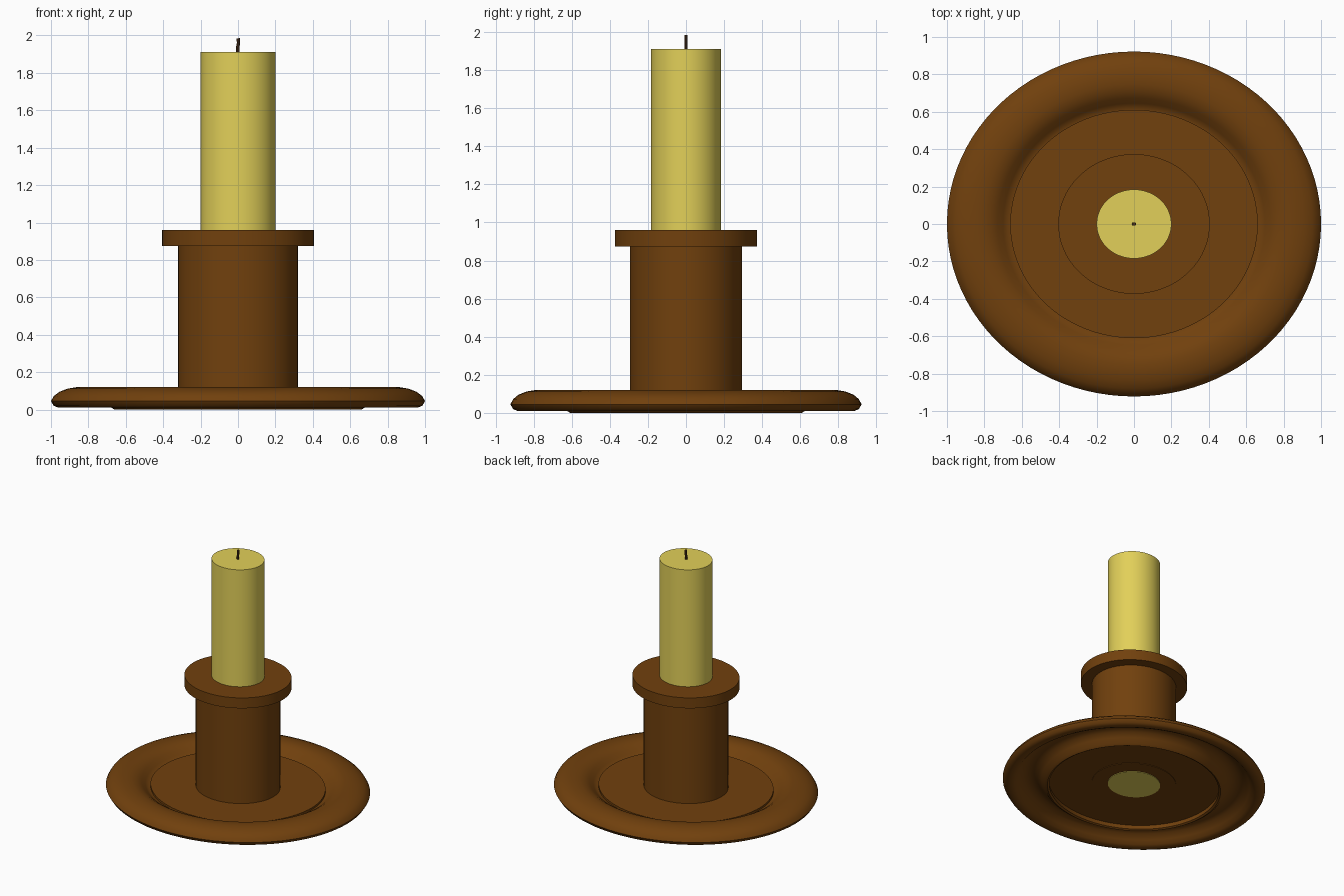
import bpy, bmesh, math
from mathutils import Vector

if "Cube" in bpy.data.objects:
    bpy.data.objects.remove(bpy.data.objects["Cube"], do_unlink=True)

DEPTH = 0.922     # the whole piece is slightly oval
SEGMENTS = 96


def material(name, color):
    mat = bpy.data.materials.new(name)
    mat.use_nodes = True
    mat.diffuse_color = (*color, 1)
    mat.node_tree.nodes["Principled BSDF"].inputs["Base Color"].default_value = (*color, 1)
    return mat


brown = material("glazed brown", (0.165, 0.052, 0.004))
wax = material("yellow wax", (0.76, 0.63, 0.1))
char = material("charred wick", (0.08, 0.03, 0.01))


def finish(obj, mat):
    obj.data.materials.append(mat)
    bpy.ops.object.select_all(action="DESELECT")
    obj.select_set(True)
    bpy.context.view_layer.objects.active = obj
    bpy.ops.object.shade_smooth_by_angle(angle=math.radians(40))


def lathe(name, profile, mat, closed=False):
    """Turn a (radius, height) profile around z into an oval solid."""
    bm = bmesh.new()
    verts = [bm.verts.new((r, 0, z)) for r, z in profile]
    pairs = list(zip(verts, verts[1:]))
    if closed:
        pairs.append((verts[-1], verts[0]))
    edges = [bm.edges.new(p) for p in pairs]
    bmesh.ops.spin(bm, geom=verts + edges, cent=(0, 0, 0), axis=(0, 0, 1),
                   angle=math.tau, steps=SEGMENTS)
    bmesh.ops.remove_doubles(bm, verts=bm.verts, dist=0.0005)
    bmesh.ops.scale(bm, vec=(1, DEPTH, 1), verts=bm.verts)
    bmesh.ops.recalc_face_normals(bm, faces=bm.faces)
    mesh = bpy.data.meshes.new(name)
    bm.to_mesh(mesh)
    bm.free()
    obj = bpy.data.objects.new(name, mesh)
    bpy.context.collection.objects.link(obj)
    finish(obj, mat)


def drum(name, radius, bottom, top, mat):
    lathe(name, [(0, bottom), (radius, bottom), (radius, top), (0, top)], mat)


# Saucer floor, raised off the table
drum("saucer_floor", 0.662, 0.042, 0.062, brown)

# Rolled saucer rim, hollow underneath, standing on its two lips
rim_outside = [(0.96, 0.01), (0.985, 0.02), (1.0, 0.045), (0.985, 0.072),
               (0.955, 0.095), (0.91, 0.112), (0.86, 0.12), (0.81, 0.12),
               (0.765, 0.11), (0.73, 0.09), (0.7, 0.065), (0.672, 0.045)]
inner_lip = [(0.65, 0.045), (0.645, 0.008), (0.66, 0)]
rim_hollow = [(0.68, 0.012), (0.705, 0.045), (0.74, 0.075), (0.79, 0.09),
              (0.84, 0.078), (0.88, 0.045), (0.905, 0.02), (0.93, 0.01)]
lathe("saucer_rim", rim_outside + inner_lip + rim_hollow, brown, closed=True)

# Candle socket and its collar
drum("socket", 0.32, 0.038, 0.9, brown)
drum("collar", 0.405, 0.875, 0.96, brown)

# Candle, running down through the socket
drum("candle", 0.2, 0.034, 1.912, wax)

# Slightly bent wick
curve = bpy.data.curves.new("wick", "CURVE")
curve.dimensions = "3D"
curve.bevel_depth = 0.009
curve.bevel_resolution = 2
curve.use_fill_caps = True
path = [(-0.002, 0, 1.9), (-0.002, 0, 1.935), (0.003, 0, 1.96), (0.001, 0, 1.985)]
spline = curve.splines.new("POLY")
spline.points.add(len(path) - 1)
for point, co in zip(spline.points, path):
    point.co = Vector((*co, 1))
wick = bpy.data.objects.new("wick", curve)
bpy.context.collection.objects.link(wick)
bpy.ops.object.select_all(action="DESELECT")
wick.select_set(True)
bpy.context.view_layer.objects.active = wick
bpy.ops.object.convert(target="MESH")
finish(bpy.context.object, char)
